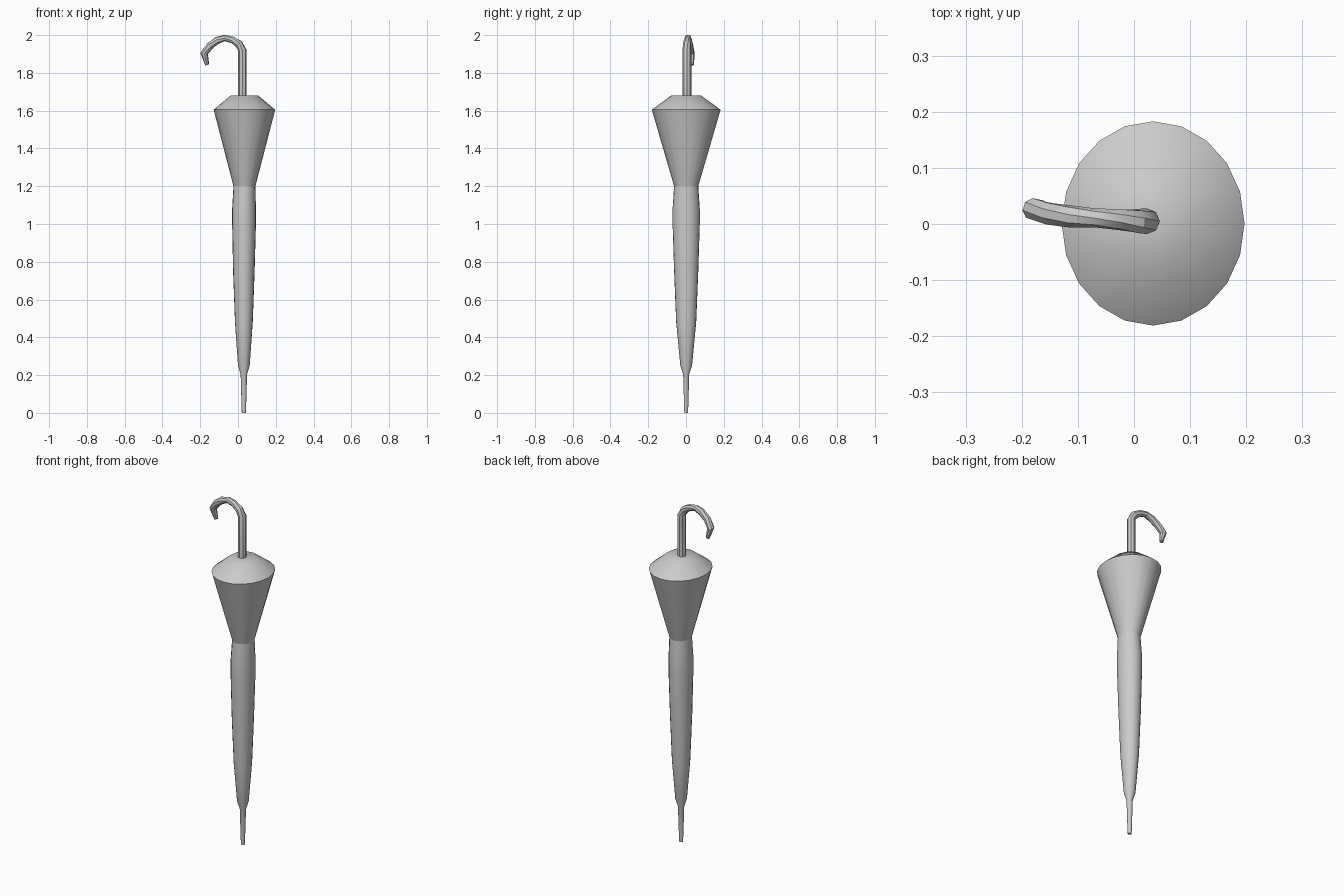
import bpy, bmesh, math
from mathutils import Vector

if "Cube" in bpy.data.objects:
    bpy.data.objects.remove(bpy.data.objects["Cube"])


def ring(center, u, v, ru, rv, n, phase=0.0):
    c, u, v = Vector(center), Vector(u), Vector(v)
    return [c + u * ru * math.cos(phase + 2 * math.pi * i / n)
            + v * rv * math.sin(phase + 2 * math.pi * i / n) for i in range(n)]


def finish(name, bm, angle):
    bmesh.ops.recalc_face_normals(bm, faces=bm.faces[:])
    me = bpy.data.meshes.new(name)
    bm.to_mesh(me)
    bm.free()
    ob = bpy.data.objects.new(name, me)
    bpy.context.collection.objects.link(ob)
    bpy.ops.object.select_all(action='DESELECT')
    ob.select_set(True)
    bpy.context.view_layer.objects.active = ob
    bpy.ops.object.shade_smooth_by_angle(angle=math.radians(angle))
    return ob


def loft(rings, cap_start=True, cap_end=True):
    bm = bmesh.new()
    loops = [[bm.verts.new(p) for p in r] for r in rings]
    n = len(loops[0])
    for a, b in zip(loops, loops[1:]):
        for i in range(n):
            j = (i + 1) % n
            bm.faces.new((a[i], a[j], b[j], b[i]))
    if cap_start:
        bm.faces.new(loops[0])
    if cap_end:
        bm.faces.new(loops[-1])
    return bm, loops


X, Y = (1, 0, 0), (0, 1, 0)

# folded cloth and ferrule: (z, centre x, x radius, y radius)
body = [(0.0, 0.031, 0.011, 0.010), (0.205, 0.031, 0.017, 0.016),
        (0.25, 0.031, 0.031, 0.031), (0.48, 0.031, 0.047, 0.053),
        (0.75, 0.031, 0.057, 0.064), (1.0, 0.032, 0.063, 0.072),
        (1.08, 0.032, 0.063, 0.072), (1.2, 0.034, 0.058, 0.064)]
bm, _ = loft([ring((cx, 0.001, z), X, Y, rx, ry, 20) for z, cx, rx, ry in body])
finish("folded_canopy", bm, 40)

# flared cloth, with a ten-sided top closing the twenty-sided rim
flare = [(1.2, 0.058, 0.064), (1.605, 0.163, 0.182)]
bm, loops = loft([ring((0.034, 0.001, z), X, Y, rx, ry, 20) for z, rx, ry in flare],
                 cap_end=False)
rim = loops[-1]
top = [bm.verts.new(p) for p in
       ring((0.034, 0.001, 1.68), X, Y, 0.074, 0.081, 10, math.radians(0))]
for v in top:
    v.co.x, v.co.y = (0.034 + (v.co.x - 0.034) * math.cos(0.14) - v.co.y * math.sin(0.14),
                      (v.co.x - 0.034) * math.sin(0.14) + v.co.y * math.cos(0.14))
for i in range(10):
    a, b, c = rim[2 * i - 1], rim[2 * i], rim[(2 * i + 1) % 20]
    bm.faces.new((a, b, top[i]))
    bm.faces.new((b, c, top[i]))
    bm.faces.new((c, top[(i + 1) % 10], top[i]))
bm.faces.new(top)
finish("flared_canopy", bm, 40)

# straight shaft rising into a slightly twisted crook: (x, y, z, radius)
path = [(0.023, 0.005, 1.66, 0.023), (0.023, 0.005, 1.92, 0.023),
        (0.004, 0.005, 1.953, 0.022), (-0.03, 0.008, 1.975, 0.019),
        (-0.07, 0.011, 1.985, 0.017), (-0.11, 0.013, 1.972, 0.020),
        (-0.15, 0.018, 1.942, 0.021), (-0.179, 0.026, 1.902, 0.020),
        (-0.163, 0.031, 1.842, 0.011)]
pts = [Vector(p[:3]) for p in path]
rings = []
for i, p in enumerate(path):
    t = pts[min(i + 1, len(pts) - 1)] - pts[max(i - 1, 0)]
    t.y = 0
    t.normalize()
    side = Vector((t.z, 0, -t.x))
    rings.append(ring(p[:3], side, Y, p[3], p[3], 8, 0.25 * max(i - 1, 0)))
bm, _ = loft(rings)
finish("shaft_and_crook_handle", bm, 30)
